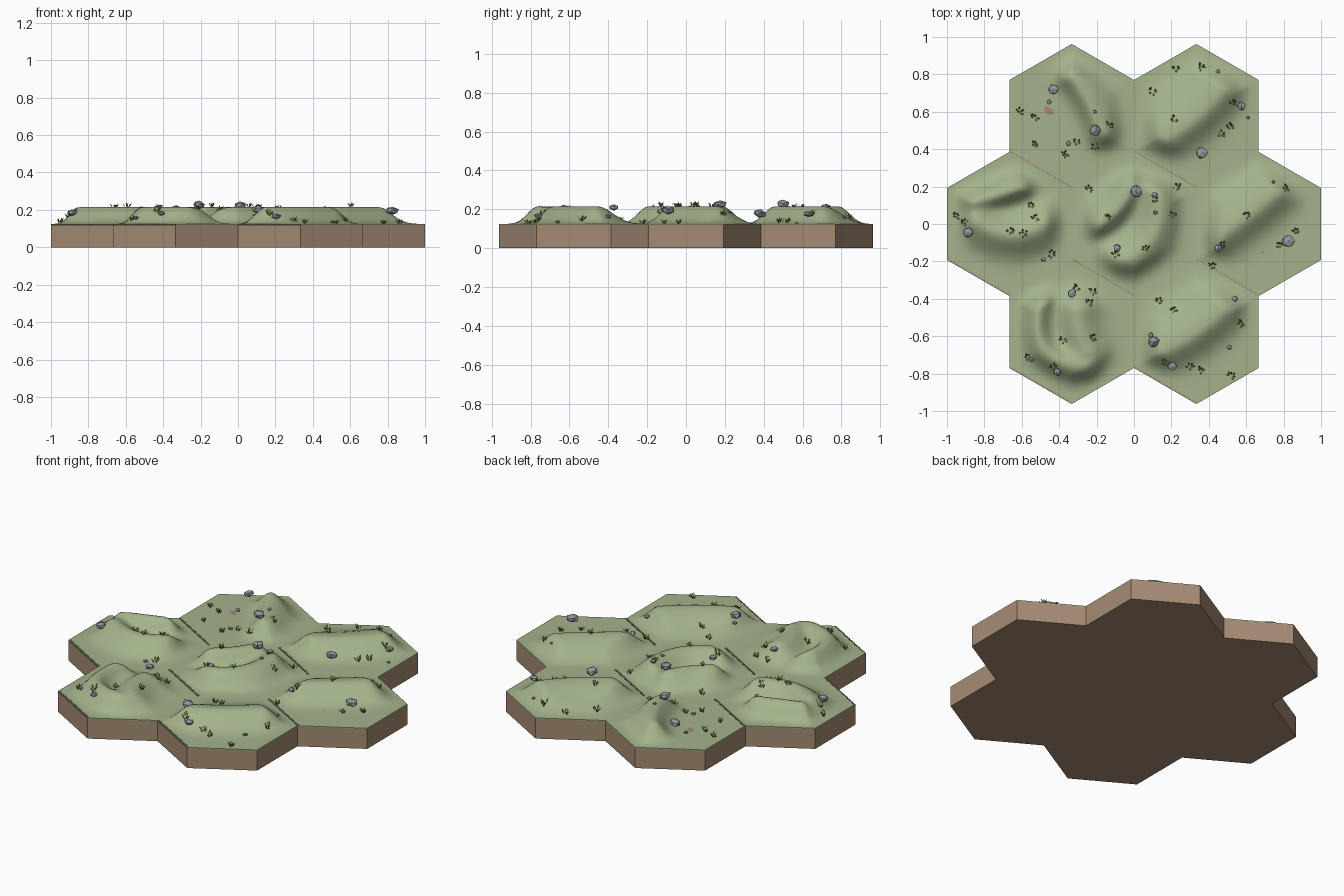
import bpy, bmesh, math, random
from mathutils import Vector, Matrix

if "Cube" in bpy.data.objects:
    bpy.data.objects.remove(bpy.data.objects["Cube"])

random.seed(4)
R = 2 / 3 / math.sqrt(3)          # tile corner radius
BASE, GROUND, RISE = 0.12, 0.125, 0.09
CENTRES = [(0, 0)] + [(2 / 3 * math.cos(k * math.pi / 3), 2 / 3 * math.sin(k * math.pi / 3)) for k in range(6)]


def material(name, rgb):
    m = bpy.data.materials.new(name)
    m.diffuse_color = (*rgb, 1)
    m.use_nodes = True
    m.node_tree.nodes["Principled BSDF"].inputs["Base Color"].default_value = m.diffuse_color
    return m


GRASS = material("grass green", (0.37, 0.45, 0.26))
EARTH = material("earth brown", (0.38, 0.26, 0.175))
STONE = material("stone grey", (0.31, 0.31, 0.34))
LEAF = material("leaf yellow green", (0.33, 0.38, 0.07))
LEAF_DARK = material("leaf dark green", (0.12, 0.16, 0.04))
CLAY = material("clay pink", (0.40, 0.23, 0.18))


def finish(bm, name, mats):
    me = bpy.data.meshes.new(name)
    bm.to_mesh(me)
    bm.free()
    ob = bpy.data.objects.new(name, me)
    bpy.context.collection.objects.link(ob)
    for m in mats:
        me.materials.append(m)
    return ob


# Dune crests: start, bend, end, width to the left and right of travel
CRESTS = {
    0: [((0.13, 0.17), (0.17, -0.13), (-0.08, -0.21), 0.10, 0.11),
        ((-0.02, 0.18), (-0.07, 0.07), (-0.18, 0.00), 0.06, 0.12)],
    1: [((0.45, -0.07), (0.60, 0.03), (0.75, 0.16), 0.17, 0.10)],
    2: [((0.18, 0.46), (0.35, 0.56), (0.47, 0.71), 0.19, 0.10)],
    3: [((-0.33, 0.78), (-0.25, 0.70), (-0.18, 0.50), 0.12, 0.07)],
    4: [((-0.86, 0.12), (-0.75, 0.14), (-0.60, 0.20), 0.09, 0.06),
        ((-0.84, 0.01), (-0.65, -0.12), (-0.48, 0.00), 0.10, 0.10)],
    5: [((-0.50, -0.42), (-0.58, -0.74), (-0.26, -0.76), 0.07, 0.09),
        ((-0.30, -0.47), (-0.30, -0.58), (-0.25, -0.68), 0.11, 0.10)],
    6: [((0.15, -0.68), (0.32, -0.61), (0.48, -0.46), 0.17, 0.10)],
}


def sample(a, b, c, n=14):
    a, b, c = Vector(a), Vector(b), Vector(c)
    return [a * (1 - t) ** 2 + b * 2 * t * (1 - t) + c * t * t for t in (i / n for i in range(n + 1))]


PATHS = {k: [(sample(a, b, c), wl, wr) for a, b, c, wl, wr in v] for k, v in CRESTS.items()}


def edge_distance(p, c):
    dx, dy = p[0] - c[0], p[1] - c[1]
    return 1 / 3 - max(abs(dx * math.cos(t) + dy * math.sin(t)) for t in (0, math.pi / 3, -math.pi / 3))


def height(x, y):
    """Ground height: crests fade out to flat ground at each tile edge."""
    p = Vector((x, y))
    tile = max(range(7), key=lambda k: edge_distance(p, CENTRES[k]))
    e = max(0, min(1, edge_distance(p, CENTRES[tile]) / 0.15))
    low = 1.0
    for pts, wl, wr in PATHS[tile]:
        best = (9, 0)
        for a, b in zip(pts, pts[1:]):
            d = b - a
            q = p - a - d * max(0, min(1, (p - a).dot(d) / d.length_squared))
            if q.length < best[0]:
                side = (d.x * q.y - d.y * q.x) / (d.length * q.length + 1e-9)
                best = (q.length, side)
        w = wr + (wl - wr) * (best[1] + 1) / 2
        low *= 1 - math.exp(-(best[0] / w) ** 2)
    return GROUND + RISE * (1 - low) * e * e * (3 - 2 * e)


# Earth base: seven joined hexagons, extruded to the ground
bm = bmesh.new()
for cx, cy in CENTRES:
    bm.faces.new([bm.verts.new((cx + R * math.cos(math.radians(30 + 60 * k)),
                                cy + R * math.sin(math.radians(30 + 60 * k)), 0)) for k in range(6)])
bmesh.ops.remove_doubles(bm, verts=bm.verts[:], dist=0.002)
ext = bmesh.ops.extrude_face_region(bm, geom=bm.faces[:])
bmesh.ops.translate(bm, vec=(0, 0, BASE), verts=[g for g in ext["geom"] if isinstance(g, bmesh.types.BMVert)])
bmesh.ops.recalc_face_normals(bm, faces=bm.faces[:])
finish(bm, "earth_base", [EARTH])

# Grass surface: triangular grid on each tile, with a thin rim
bm = bmesh.new()
N = 24
A = Vector((math.cos(math.pi / 6), 0.5)) * R / N
B = Vector((0, 1)) * R / N
for c in CENTRES:
    grid = {}
    for i in range(-N, N + 1):
        for j in range(-N, N + 1):
            if abs(i + j) <= N:
                p = Vector(c) + A * i + B * j
                grid[i, j] = bm.verts.new((p.x, p.y, height(p.x, p.y)))
    for i, j in grid:
        for tri in (((i, j), (i + 1, j), (i, j + 1)), ((i + 1, j), (i + 1, j + 1), (i, j + 1))):
            if all(t in grid for t in tri):
                bm.faces.new([grid[t] for t in tri])
bmesh.ops.remove_doubles(bm, verts=bm.verts[:], dist=0.002)
rim = bmesh.ops.extrude_edge_only(bm, edges=[e for e in bm.edges if e.is_boundary])
for g in rim["geom"]:
    if isinstance(g, bmesh.types.BMVert):
        g.co.z = BASE
bmesh.ops.recalc_face_normals(bm, faces=bm.faces[:])
grass = finish(bm, "grass_dunes", [GRASS])
bpy.context.view_layer.objects.active = grass
grass.select_set(True)
bpy.ops.object.shade_smooth_by_angle(angle=math.radians(60))

# Rocks: x, y, radius, centre height (0 rests on the ground)
ROCKS = [
    (-0.43, 0.72, 0.032, 0.21), (-0.21, 0.50, 0.034, 0.228), (-0.455, 0.65, 0.014, 0),
    (-0.35, 0.43, 0.015, 0), (-0.21, 0.60, 0.012, 0), (0.575, 0.63, 0.025, 0.175),
    (0.36, 0.38, 0.037, 0.18), (0.45, 0.815, 0.012, 0), (0.61, 0.57, 0.01, 0),
    (0.01, 0.175, 0.036, 0.224), (0.11, 0.155, 0.018, 0), (-0.09, -0.13, 0.022, 0),
    (0.115, 0.06, 0.013, 0), (-0.885, -0.045, 0.03, 0.187), (-0.485, -0.19, 0.014, 0),
    (0.825, -0.09, 0.037, 0.195), (0.45, -0.13, 0.021, 0), (0.745, 0.225, 0.01, 0),
    (0.54, -0.40, 0.017, 0), (0.105, -0.63, 0.035, 0.2), (0.205, -0.76, 0.026, 0.165),
    (0.51, -0.66, 0.014, 0), (0.09, -0.595, 0.015, 0), (-0.33, -0.37, 0.025, 0.21),
    (-0.41, -0.79, 0.021, 0), (-0.545, -0.725, 0.015, 0)]
bm = bmesh.new()
for x, y, r, z in ROCKS:
    z = z or height(x, y) + 0.4 * r
    turn = Matrix.Rotation(random.uniform(0, 6.28), 4, 'Z') @ Matrix.Rotation(random.uniform(-0.3, 0.3), 4, 'X')
    vs = bmesh.ops.create_icosphere(bm, subdivisions=1, radius=r)["verts"]
    for v in vs:
        q = v.co * random.uniform(0.85, 1.1)
        q.z *= 0.65
        v.co = turn @ q + Vector((x, y, z))
finish(bm, "rocks", [STONE])

# Small leafy tufts
TUFTS = [
    (0.22, 0.83), (0.36, 0.84), (0.10, 0.71), (0.51, 0.52), (0.47, 0.48), (0.53, 0.65), (0.21, 0.56),
    (-0.61, 0.60), (-0.53, 0.57), (-0.53, 0.43), (-0.31, 0.44), (-0.13, 0.53), (-0.21, 0.41), (-0.37, 0.37),
    (-0.24, 0.19), (0.11, 0.13), (0.23, 0.20), (-0.14, 0.04), (0.06, -0.13), (0.21, 0.05), (-0.1, -0.16),
    (-0.95, 0.04), (-0.91, 0.01), (-0.66, -0.04), (-0.55, 0.10), (-0.53, 0.03), (-0.44, -0.16), (-0.59, -0.05),
    (0.81, 0.19), (0.60, 0.05), (0.47, -0.11), (0.78, -0.11), (0.86, -0.04), (0.42, -0.22),
    (-0.31, -0.34), (-0.22, -0.36), (-0.24, -0.42), (-0.57, -0.71), (-0.38, -0.62), (-0.22, -0.61), (-0.43, -0.76),
    (0.13, -0.41), (0.21, -0.46), (0.57, -0.53), (0.30, -0.76), (0.36, -0.78), (0.52, -0.81), (0.17, -0.74)]
bm = bmesh.new()
for x, y in TUFTS:
    for k in range(7):
        a = k * 2.4 + random.uniform(-0.5, 0.5)
        out, across = Vector((math.cos(a), math.sin(a), 0)), Vector((-math.sin(a), math.cos(a), 0))
        root = Vector((x, y, 0)) + out * random.uniform(0, 0.013)
        root.z = height(root.x, root.y) - 0.002
        mid = root + out * 0.007 + Vector((0, 0, 0.014))
        tip = root + out * 0.015 + Vector((0, 0, random.uniform(0.018, 0.03)))
        f = bm.faces.new([bm.verts.new(p) for p in (root, mid + across * 0.005, tip, mid - across * 0.005)])
        f.material_index = k % 3 == 0
finish(bm, "leaf_tufts", [LEAF, LEAF_DARK])

# Thin clay patches lying on the slopes
bm = bmesh.new()
for x, y, rx, ry in ((-0.455, 0.605, 0.03, 0.018), (0.685, -0.15, 0.008, 0.008), (-0.37, -0.62, 0.01, 0.006)):
    ring = []
    for k in range(8):
        u, v = rx * math.cos(k * math.pi / 4), ry * math.sin(k * math.pi / 4)
        px, py = x + 0.77 * u + 0.64 * v, y - 0.64 * u + 0.77 * v
        ring.append(bm.verts.new((px, py, height(px, py) + 0.003)))
    bm.faces.new(ring)
bmesh.ops.recalc_face_normals(bm, faces=bm.faces[:])
finish(bm, "clay_patches", [CLAY])
